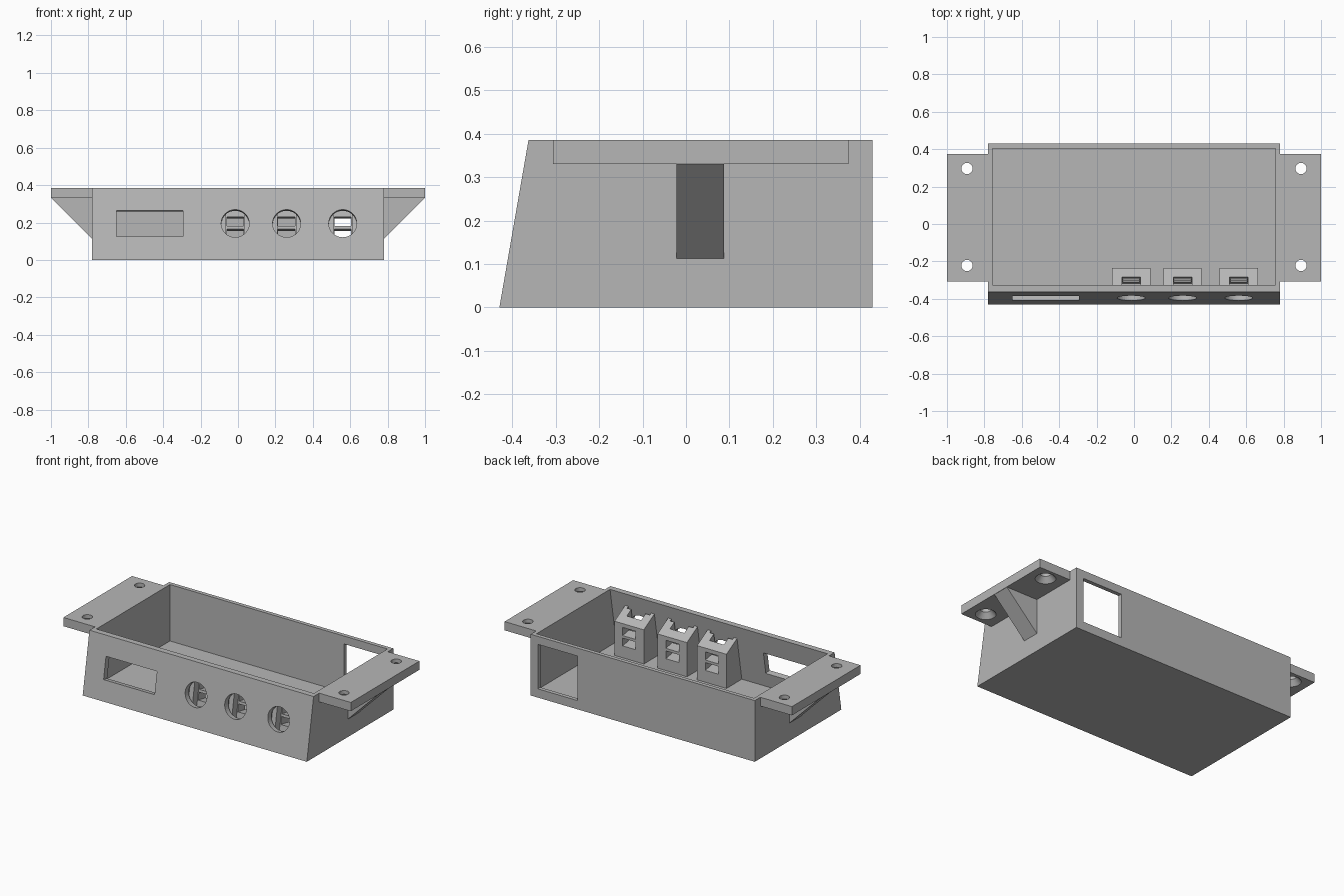
import bpy, bmesh, math
from mathutils import Matrix

cube = bpy.data.objects.get("Cube")
if cube:
    bpy.data.objects.remove(cube, do_unlink=True)

grey = bpy.data.materials.new("grey plastic")
grey.use_nodes = True
colour = (0.47, 0.47, 0.47, 1)
grey.diffuse_color = colour
grey.node_tree.nodes["Principled BSDF"].inputs["Base Color"].default_value = colour

TOP, FLOOR = 0.385, 0.03
LEAN = 0.067 / TOP              # y shift of the front wall per unit of height
TILT = math.atan(LEAN)
WALL = 0.037


def front_y(z, offset=0.0):
    """y of the leaning front face at height z, moved inward by offset."""
    return -0.43 + LEAN * z + offset


def add(name, bm):
    bmesh.ops.recalc_face_normals(bm, faces=bm.faces)
    mesh = bpy.data.meshes.new(name)
    bm.to_mesh(mesh)
    bm.free()
    mesh.materials.append(grey)
    obj = bpy.data.objects.new(name, mesh)
    bpy.context.collection.objects.link(obj)
    return obj


def prism(name, profile, axis, start, end):
    """Extrude a (y, z) profile along x, or an (x, z) profile along y."""
    bm = bmesh.new()
    place = (lambda p: (start, *p)) if axis == "x" else (lambda p: (p[0], start, p[1]))
    face = bm.faces.new([bm.verts.new(place(p)) for p in profile])
    new = bmesh.ops.extrude_face_region(bm, geom=[face])["geom"]
    step = (end - start, 0, 0) if axis == "x" else (0, end - start, 0)
    bmesh.ops.translate(bm, vec=step, verts=[v for v in new if isinstance(v, bmesh.types.BMVert)])
    return add(name, bm)


def box(name, x, y, z, tilt=0.0):
    """Box from (min, max) ranges, optionally tilted about its centre."""
    bm = bmesh.new()
    mid = [(r[0] + r[1]) / 2 for r in (x, y, z)]
    size = [r[1] - r[0] for r in (x, y, z)]
    matrix = Matrix.Translation(mid) @ Matrix.Rotation(tilt, 4, "X") @ Matrix.Diagonal((*size, 1))
    bmesh.ops.create_cube(bm, size=1, matrix=matrix)
    return add(name, bm)


def cone(name, centre, r_low, r_high, depth, turn=0.0):
    bm = bmesh.new()
    matrix = Matrix.Translation(centre) @ Matrix.Rotation(turn, 4, "X")
    bmesh.ops.create_cone(bm, cap_ends=True, segments=40, radius1=r_low,
                          radius2=r_high, depth=depth, matrix=matrix)
    return add(name, bm)


def cut(target, cutter):
    """Subtract the cutter, then discard it."""
    mod = target.modifiers.new("cut", "BOOLEAN")
    mod.operation, mod.solver, mod.object = "DIFFERENCE", "EXACT", cutter
    bpy.context.view_layer.objects.active = target
    bpy.ops.object.modifier_apply(modifier=mod.name)
    bpy.data.objects.remove(cutter, do_unlink=True)


# Open case with a leaning front wall
case = prism("case", [(front_y(0), 0), (0.43, 0), (0.43, TOP), (front_y(TOP), TOP)],
             "x", -0.78, 0.78)
cut(case, prism("cavity", [(front_y(FLOOR, WALL), FLOOR), (0.405, FLOOR),
                           (0.405, 0.5), (front_y(0.5, WALL), 0.5)], "x", -0.757, 0.757))

# Front display window, round button holes and rear cable opening
MID = 0.195
wall_mid = front_y(MID)
cut(case, box("window", (-0.65, -0.295), (wall_mid - 0.07, wall_mid + 0.07),
              (0.125, 0.265), -TILT))
buttons = (-0.015, 0.26, 0.56)
for x in buttons:
    cut(case, cone("button_hole", (x, wall_mid, MID), 0.075, 0.075, 0.14, math.pi / 2 - TILT))
cut(case, box("cable_opening", (0.453, 0.73), (0.35, 0.5), (0.055, 0.335)))

# Button holders behind the round holes
for i, x in enumerate(buttons):
    inset = WALL - 0.01
    holder = prism(f"button_holder_{i + 1}",
                   [(front_y(0.02, inset), 0.02), (-0.235, 0.02), (-0.235, 0.245),
                    (front_y(0.30, WALL), 0.305), (front_y(0.305, inset), 0.305)],
                   "x", x - 0.102, x + 0.102)
    # wide slot along the wall, then the narrower channel behind it
    for half, depth in ((0.08, WALL + 0.014), (0.05, WALL + 0.062)):
        cut(holder, prism("channel", [(front_y(0.07, -0.02), 0.07), (front_y(0.07, depth), 0.07),
                                      (front_y(0.4, depth), 0.4), (front_y(0.4, -0.02), 0.4)],
                          "x", x - half, x + half))
    # two pin slots through the back
    for low, high in ((0.17, 0.22), (0.105, 0.153)):
        cut(holder, box("pin_slot", (x - 0.045, x + 0.045), (-0.32, -0.15), (low, high), -TILT))

# Mounting ears with countersunk holes and a triangular gusset
for side, label in ((1, "left"), (-1, "right")):
    ear = box(f"{label}_ear", sorted((side * 0.77, side * 1.0)), (-0.307, 0.375), (0.33, TOP))
    for y in (0.297, -0.222):
        cut(ear, cone("screw_hole", (side * 0.893, y, 0.36), 0.03, 0.03, 0.2))
        cut(ear, cone("countersink", (side * 0.893, y, 0.345), 0.06, 0.03, 0.034))
    prism(f"{label}_gusset", [(side * 0.77, 0.102), (side * 1.0, 0.332), (side * 0.77, 0.332)],
          "y", -0.022, 0.087)
